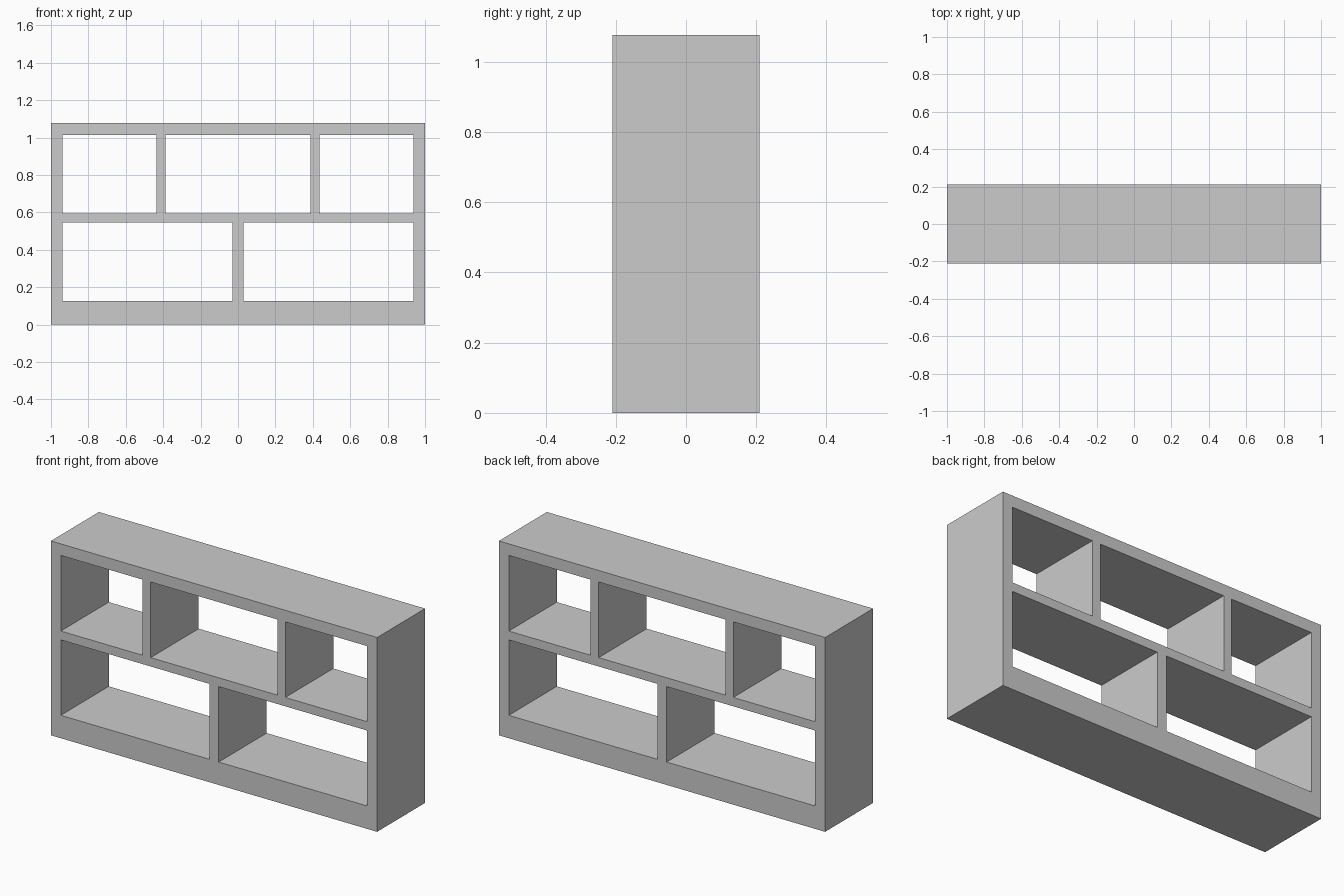
import bpy, bmesh, math

if "Cube" in bpy.data.objects:
    bpy.data.objects.remove(bpy.data.objects["Cube"])

DEPTH, HEIGHT = 0.42, 1.077

# Front outline of the bookcase with one hole per compartment
curve = bpy.data.curves.new("shelf_frame", 'CURVE')
curve.dimensions = '2D'
curve.fill_mode = 'BOTH'
curve.extrude = DEPTH / 2


def rectangle(x0, x1, z0, z1):
    s = curve.splines.new('POLY')
    s.points.add(3)
    for p, (x, z) in zip(s.points, [(x0, z0), (x1, z0), (x1, z1), (x0, z1)]):
        p.co = (x, z, 0, 1)
    s.use_cyclic_u = True


rectangle(-1, 1, 0, HEIGHT)
# Lower row: two wide compartments above the plinth
for x0, x1 in [(-0.939, -0.029), (0.029, 0.939)]:
    rectangle(x0, x1, 0.127, 0.545)
# Upper row: three compartments
for x0, x1 in [(-0.939, -0.437), (-0.388, 0.388), (0.437, 0.939)]:
    rectangle(x0, x1, 0.594, 1.013)

frame = bpy.data.objects.new("shelf_frame", curve)
bpy.context.collection.objects.link(frame)
frame.rotation_euler.x = math.pi / 2
bpy.context.view_layer.objects.active = frame
frame.select_set(True)
bpy.ops.object.convert(target='MESH')

# Weld caps to walls for one solid body with flat faces
frame = bpy.context.object
bm = bmesh.new()
bm.from_mesh(frame.data)
bmesh.ops.remove_doubles(bm, verts=bm.verts, dist=0.0005)
bmesh.ops.recalc_face_normals(bm, faces=bm.faces)
for f in bm.faces:
    f.smooth = False
bm.to_mesh(frame.data)
bm.free()
